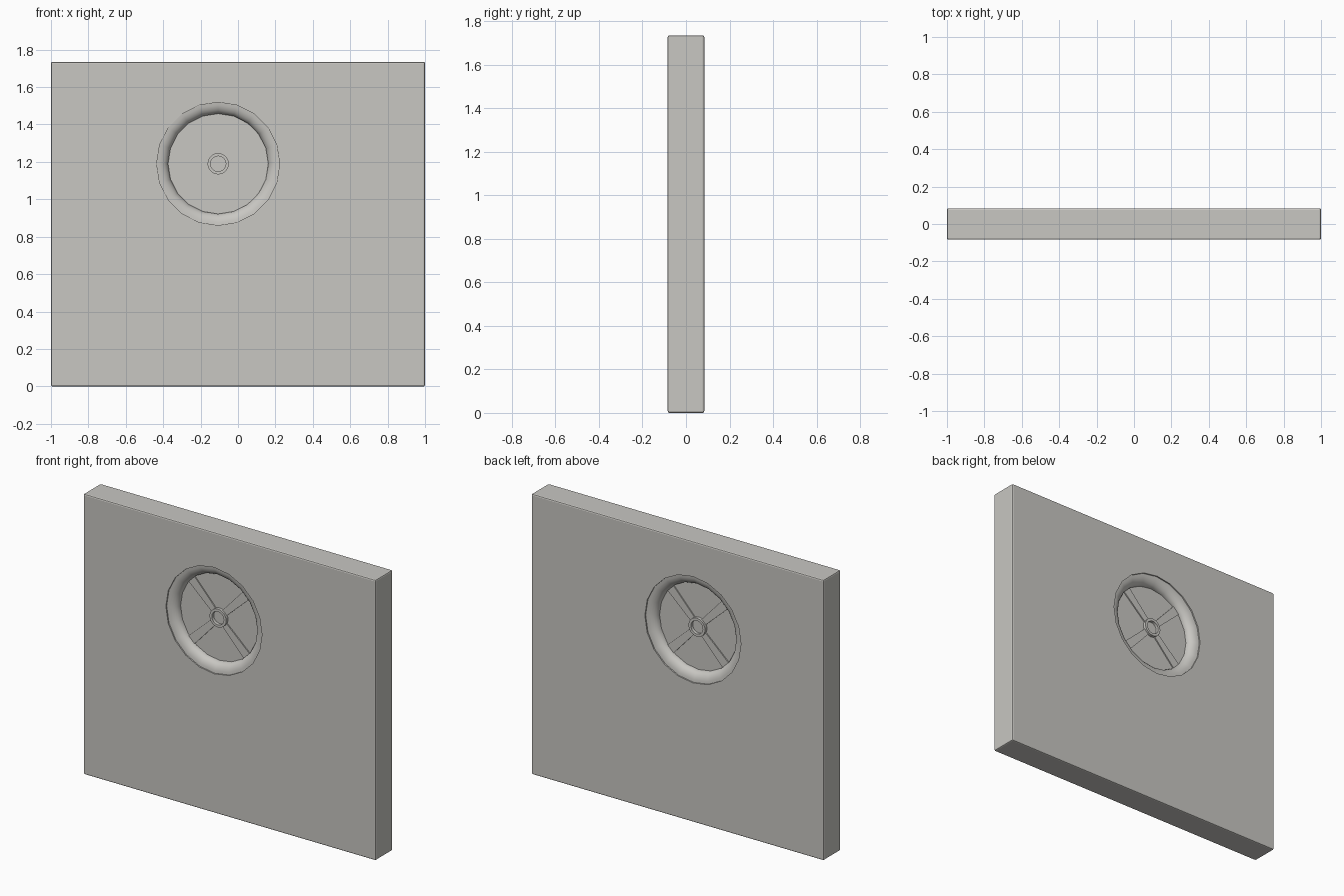
import bpy, bmesh, math
from mathutils import Matrix, Vector

if "Cube" in bpy.data.objects:
    bpy.data.objects.remove(bpy.data.objects["Cube"])

CX, CZ = -0.106, 1.19      # window centre
T = 0.084                  # half wall thickness
SIDES = 20

stone = bpy.data.materials.new("grey_stone")
stone.diffuse_color = (0.58, 0.57, 0.54, 1)
stone.use_nodes = True
stone.node_tree.nodes["Principled BSDF"].inputs["Base Color"].default_value = stone.diffuse_color


def finish(name, bm, smooth=None):
    bmesh.ops.recalc_face_normals(bm, faces=bm.faces)
    me = bpy.data.meshes.new(name)
    bm.to_mesh(me)
    bm.free()
    ob = bpy.data.objects.new(name, me)
    bpy.context.collection.objects.link(ob)
    me.materials.append(stone)
    if smooth:
        bpy.ops.object.select_all(action='DESELECT')
        ob.select_set(True)
        bpy.context.view_layer.objects.active = ob
        bpy.ops.object.shade_smooth_by_angle(angle=math.radians(smooth))
    return ob


def lathe(name, profile, sides, smooth=None):
    """Closed (radius, y) profile spun around the window axis."""
    bm = bmesh.new()
    rings = []
    for i in range(sides):
        a = 2 * math.pi * i / sides
        rings.append([bm.verts.new((CX + r * math.cos(a), y, CZ + r * math.sin(a)))
                      for r, y in profile])
    n = len(profile)
    for i in range(sides):
        p, q = rings[i], rings[(i + 1) % sides]
        for j in range(n):
            k = (j + 1) % n
            bm.faces.new((p[j], p[k], q[k], q[j]))
    return finish(name, bm, smooth)


def disc(name, r, half, sides):
    bm = bmesh.new()
    m = Matrix.Translation((CX, 0, CZ)) @ Matrix.Rotation(math.pi / 2, 4, 'X')
    m = m @ Matrix.Rotation(math.pi / 2, 4, 'Z') if sides % 4 else m
    bmesh.ops.create_cone(bm, cap_ends=True, segments=sides, radius1=r, radius2=r,
                          depth=2 * half, matrix=m)
    return finish(name, bm)


# wall slab with softened edges and a round opening
bm = bmesh.new()
bmesh.ops.create_cube(bm, size=1, matrix=Matrix.Translation((0, 0, 0.8675))
                      @ Matrix.Diagonal((2, 2 * T, 1.735, 1)))
bmesh.ops.bevel(bm, geom=bm.edges[:], offset=0.008, segments=2, profile=0.5,
                affect='EDGES')
wall = finish("wall", bm)
cutter = disc("opening_cutter", 0.329, 0.3, SIDES)
cutter.hide_render = True
mod = wall.modifiers.new("opening", 'BOOLEAN')
mod.operation = 'DIFFERENCE'
mod.object = cutter
mod.solver = 'EXACT'
bpy.context.view_layer.objects.active = wall
bpy.ops.object.modifier_apply(modifier="opening")
bpy.data.objects.remove(cutter)

# rounded window frame, convex towards the glass on both sides
front = []
for i in range(7):
    a = math.pi / 2 * i / 6
    front.append((0.268 + 0.061 * (1 - math.cos(a)), -0.03 - 0.046 * math.sin(a)))
back = [(r, -y) for r, y in reversed(front)]
lathe("window_frame", front + back, SIDES, 35)

# pane closing the opening
disc("window_pane", 0.29, 0.027, SIDES)

# hub ring with a sunken centre
lathe("hub", [(0.041, -0.046), (0.057, -0.046), (0.057, 0.046), (0.041, 0.046)], 20, 35)

# four tapered diagonal spokes, ridged on both faces
bm = bmesh.new()
for k in range(4):
    a = math.radians(45 + 90 * k)
    u = Vector((math.cos(a), 0, math.sin(a)))
    w = Vector((-math.sin(a), 0, math.cos(a)))
    ends = []
    for r, h in ((0.05, 0.019), (0.28, 0.029)):
        c = Vector((CX, 0, CZ)) + u * r
        ends.append([bm.verts.new(c + w * s * h + Vector((0, y, 0)))
                     for s, y in ((-1, -0.034), (1, -0.034), (1, 0.034), (-1, 0.034))])
    for j in range(4):
        n = (j + 1) % 4
        bm.faces.new((ends[0][j], ends[0][n], ends[1][n], ends[1][j]))
    bm.faces.new(ends[0])
    bm.faces.new(ends[1])
finish("spokes", bm)
